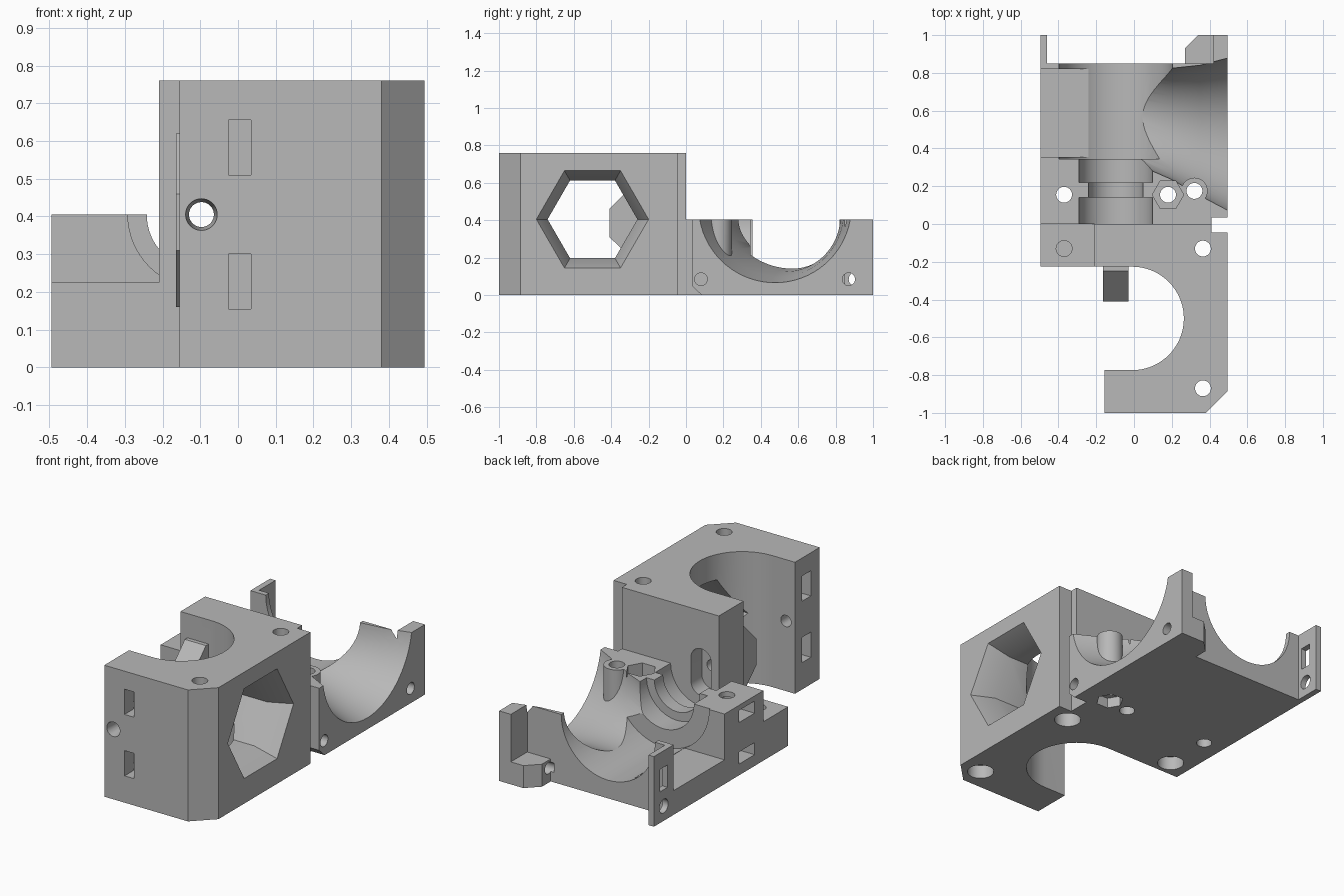
import bpy, bmesh, math

cube = bpy.data.objects.get("Cube")
if cube:
    bpy.data.objects.remove(cube, do_unlink=True)

grey = bpy.data.materials.new("plain grey")
grey.use_nodes = True
colour = (0.48, 0.48, 0.48, 1)
grey.diffuse_color = colour
grey.node_tree.nodes["Principled BSDF"].inputs["Base Color"].default_value = colour


def place(axis, t, a, b):
    return {"x": (t, a, b), "y": (a, t, b), "z": (a, b, t)}[axis]


def loft(name, axis, sections):
    """Solid through matching outlines placed along an axis."""
    bm = bmesh.new()
    rings = [[bm.verts.new(place(axis, t, a, b)) for a, b in pts] for t, pts in sections]
    n = len(rings[0])
    for low, high in zip(rings, rings[1:]):
        for i in range(n):
            j = (i + 1) % n
            bm.faces.new((low[i], low[j], high[j], high[i]))
    bm.faces.new(rings[0])
    bm.faces.new(rings[-1])
    bmesh.ops.recalc_face_normals(bm, faces=bm.faces)
    mesh = bpy.data.meshes.new(name)
    bm.to_mesh(mesh)
    bm.free()
    mesh.materials.append(grey)
    obj = bpy.data.objects.new(name, mesh)
    bpy.context.collection.objects.link(obj)
    return obj


def prism(axis, pts, lo, hi, name="part"):
    return loft(name, axis, [(lo, pts), (hi, pts)])


def box(x0, x1, y0, y1, z0, z1):
    return prism("z", [(x0, y0), (x1, y0), (x1, y1), (x0, y1)], z0, z1)


def ring(a, b, r, n=40):
    return [(a + r * math.cos(math.tau * i / n), b + r * math.sin(math.tau * i / n))
            for i in range(n)]


def rod(axis, a, b, r, lo, hi, n=40):
    return prism(axis, ring(a, b, r, n), lo, hi)


def combine(operation, tool):
    mod = body.modifiers.new("shape", "BOOLEAN")
    mod.operation = operation
    mod.solver = "EXACT"
    mod.object = tool
    with bpy.context.temp_override(object=body, active_object=body):
        bpy.ops.object.modifier_apply(modifier=mod.name)
    bpy.data.objects.remove(tool, do_unlink=True)


def add(tool):
    combine("UNION", tool)


def cut(tool):
    combine("DIFFERENCE", tool)


SIDE, MID, TOP, TALL = 0.495, 0.405, 0.405, 0.76
FEED = -0.097                      # x of the feed path

# Tall motor block with one chamfered corner
body = prism("z", [(-0.21, 0), (-0.21, -0.4), (-0.155, -0.4), (-0.155, -1), (0.38, -1),
                   (SIDE, -0.885), (SIDE, 0)], 0, TALL, "extruder_body")
bpy.context.view_layer.objects.active = body
body.select_set(True)

# Round motor bay, open to one side
cut(rod("z", -0.01, -0.5, 0.274, -0.1, 1, 72))
cut(box(-0.7, -0.01, -0.774, -0.226, -0.1, 1))

# Low hot end block and side shelf
add(box(-SIDE, SIDE, 0, 0.85, 0, TOP))
add(box(-SIDE, -0.15, -0.226, 0.03, 0, 0.225))

# Rear mounting corners
add(box(-SIDE, -0.46, 0.8, 1, 0, TOP))
add(prism("z", [(0.27, 0.8), (SIDE, 0.8), (SIDE, 1), (0.34, 1), (0.27, 0.93)], 0, TOP))
cut(box(0.2, 0.42, 0.85, 1.1, 0.13, 0.6))

# Stepped trough for the hot end
for radius, start, end in ((0.195, 0, 0.14), (0.145, 0.1, 0.25),
                           (0.195, 0.22, 0.4), (0.3, 0.345, 0.9)):
    cut(rod("y", FEED, MID, radius, start, end, 64))
cut(box(-0.6, -0.24, 0.355, 0.82, 0.14, 0.6))

# Flared fan duct
duct = [(-0.1, 0.565, 0.405, 0.262), (0.05, 0.565, 0.405, 0.264), (0.2, 0.53, 0.42, 0.295),
        (0.35, 0.495, 0.445, 0.348), (0.5, 0.475, 0.476, 0.411)]
cut(loft("duct", "x", [(x, ring(y, z, r, 72)) for x, y, z, r in duct]))

# Screw boss beside the duct
add(rod("z", 0.32, 0.175, 0.07, 0, TOP))

# Feed guide inside the motor bay
add(prism("y", [(-0.165, 0.2), (-0.03, 0.2), (-0.03, 0.6), (-0.165, 0.6)], -0.24, -0.2))
add(prism("x", [(-0.2, 0.62), (-0.25, 0.62), (-0.41, 0.46), (-0.41, 0.31),
                (-0.25, 0.16), (-0.2, 0.16)], -0.165, -0.03))

# Feed hole with flared mouth and oval rear recess
cut(rod("y", FEED, MID, 0.033, -1.1, 0.05))
cut(loft("mouth", "y", [(-1.01, ring(FEED, MID, 0.043)), (-0.9, ring(FEED, MID, 0.032))]))
oval = [(a, b + (0.07 if b > MID else -0.07)) for a, b in ring(FEED, MID, 0.065, 32)]
cut(prism("y", oval, -0.1, 0.02))

# Tapered hexagonal window
cut(loft("window", "x", [(0.1, ring(-0.5, MID, 0.24, 6)), (0.37, ring(-0.5, MID, 0.24, 6)),
                         (SIDE, ring(-0.5, MID, 0.3, 6)), (0.6, ring(-0.5, MID, 0.3, 6))]))

# Side notch and small lower bevel
cut(box(0.41, 0.6, -0.045, 0.035, -0.1, 1))
cut(prism("x", [(0.02, 0.06), (0.095, -0.01), (0.02, -0.01)], 0.41, 0.6))

# Vertical screw holes, counterbores and nut pockets
for x, y in ((-0.37, 0.155), (-0.37, -0.13), (0.365, -0.13),
             (0.365, -0.87), (0.32, 0.175), (0.18, 0.155)):
    cut(rod("z", x, y, 0.042, -0.1, 1, 32))
for x, y in ((-0.37, -0.13), (0.365, -0.13), (0.365, -0.87)):
    cut(rod("z", x, y, 0.072, -0.1, 0.08, 32))
cut(rod("z", 0.18, 0.155, 0.083, 0.3, 0.5, 6))
cut(rod("z", 0.32, 0.175, 0.075, -0.1, 0.06, 6))

# Nut slots in the side, tie slots in the front pillar
for z in (0.1, 0.34):
    cut(box(-0.6, -0.3, 0.08, 0.225, z - 0.035, z + 0.035))
for z in (0.228, 0.583):
    cut(box(-0.025, 0.035, -1.1, -0.84, z - 0.073, z + 0.073))
    cut(box(-0.3, 0.035, -0.92, -0.84, z - 0.073, z + 0.073))

# Cross holes and the slot in the thin rear corner
cut(rod("x", 0.08, 0.085, 0.034, 0.3, 0.6, 24))
cut(rod("x", 0.87, 0.085, 0.034, 0.25, 0.6, 24))
cut(rod("x", 0.91, 0.085, 0.04, -0.6, -0.4, 24))
cut(box(-0.6, -0.4, 0.875, 0.945, 0.18, 0.31))

bpy.ops.object.shade_smooth_by_angle(angle=math.radians(25))
